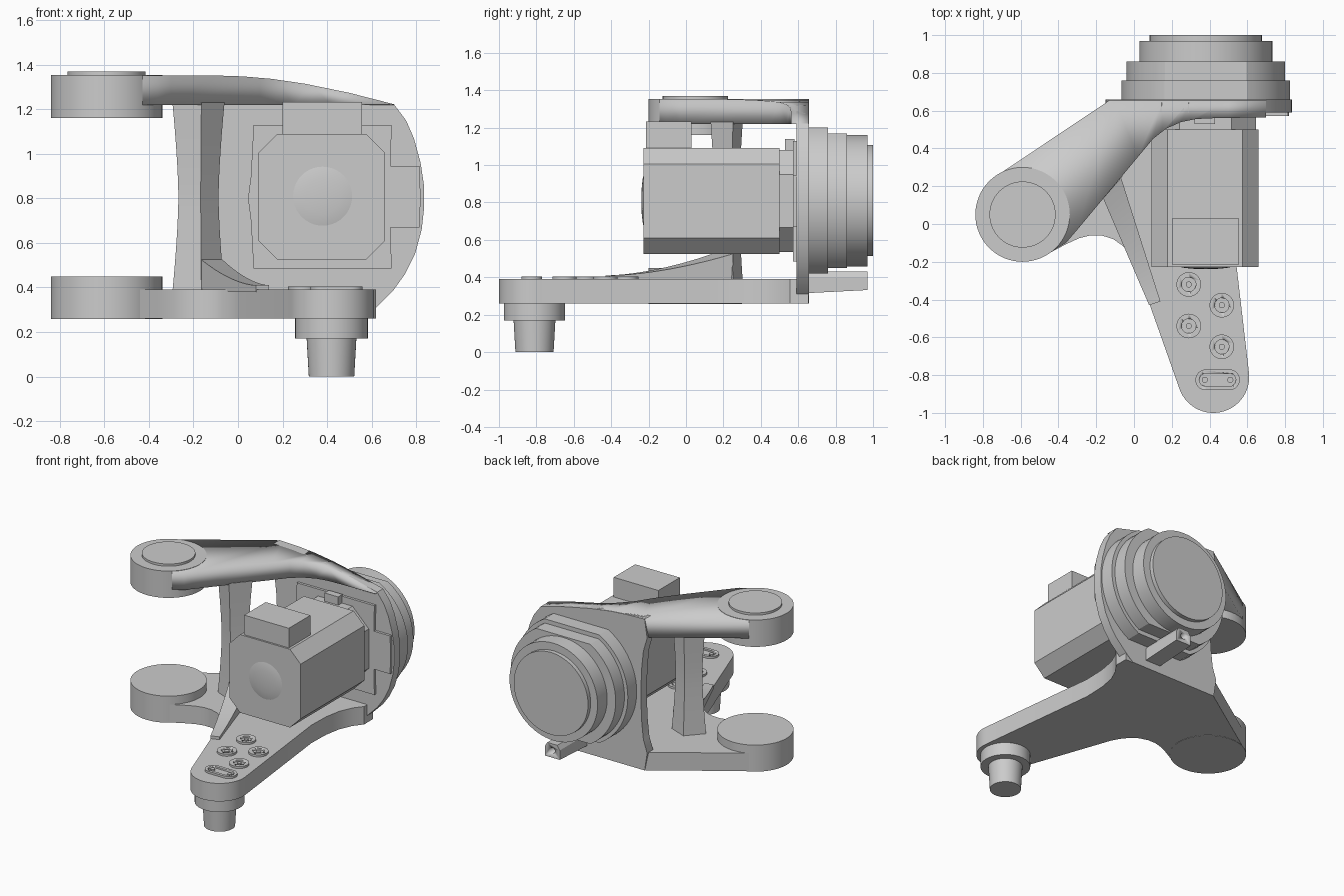
import bpy, bmesh
from math import sin, cos, pi, radians, sqrt, acos

if "Cube" in bpy.data.objects:
    bpy.data.objects.remove(bpy.data.objects["Cube"])


def loft(name, sections, angle=30):
    """Solid through a list of equal-length point loops, capped at both ends."""
    bm = bmesh.new()
    rings = [[bm.verts.new(p) for p in s] for s in sections]
    n = len(rings[0])
    for a, b in zip(rings, rings[1:]):
        for i in range(n):
            bm.faces.new((a[i], a[(i + 1) % n], b[(i + 1) % n], b[i]))
    bm.faces.new(rings[0])
    bm.faces.new(rings[-1])
    bmesh.ops.recalc_face_normals(bm, faces=bm.faces)
    me = bpy.data.meshes.new(name)
    bm.to_mesh(me)
    bm.free()
    ob = bpy.data.objects.new(name, me)
    bpy.context.collection.objects.link(ob)
    bpy.ops.object.select_all(action='DESELECT')
    bpy.context.view_layer.objects.active = ob
    ob.select_set(True)
    bpy.ops.object.shade_smooth_by_angle(angle=radians(angle))
    return ob


def prism(name, pts, lo, hi, axis='z'):
    put = (lambda u, v, w: (u, v, w)) if axis == 'z' else (lambda u, v, w: (u, w, v))
    return loft(name, [[put(u, v, w) for u, v in pts] for w in (lo, hi)])


def arc(cx, cy, r, a0, a1, n=24):
    return [(cx + r * cos(radians(a0 + (a1 - a0) * i / n)),
             cy + r * sin(radians(a0 + (a1 - a0) * i / n))) for i in range(n + 1)]


def disc(name, cx, cy, r, lo, hi, axis='z', n=64):
    return prism(name, arc(cx, cy, r, 0, 360, n)[:-1], lo, hi, axis)


def box(name, x0, x1, y0, y1, z0, z1):
    return prism(name, [(x0, y0), (x1, y0), (x1, y1), (x0, y1)], z0, z1)


def octagon(x0, x1, z0, z1, c):
    return [(x0 + c, z0), (x1 - c, z0), (x1, z0 + c), (x1, z1 - c),
            (x1 - c, z1), (x0 + c, z1), (x0, z1 - c), (x0, z0 + c)]


def boolean(ob, other, op):
    m = ob.modifiers.new(op, 'BOOLEAN')
    m.operation, m.object, m.solver = op, other, 'EXACT'
    other.hide_render = True
    other.hide_viewport = True
    other.display_type = 'WIRE'


PX, PY = -0.59, 0.05          # joint pivot
TX, TY = 0.42, -0.81          # toe pivot

# lower arm: pivot eye, back edge, flared right side, toe, concave crotch
eye = arc(PX, PY, 0.247, 298, 122, 32)
lower = eye + [(-0.13, 0.655), (0.62, 0.655), (0.62, 0.555), (0.57, 0.49), (0.53, 0.40),
               (0.508, 0.28), (0.503, 0.12)]
lower += arc(TX, TY, 0.19, 8, -161, 28)
lower += [(0.01, -0.22), (-0.02, -0.165), (-0.06, -0.115), (-0.11, -0.08), (-0.17, -0.061),
          (-0.23, -0.06), (-0.29, -0.075), (-0.36, -0.107)]
prism("lower_arm", lower, 0.26, 0.39)
disc("lower_eye_boss", PX, PY, 0.25, 0.258, 0.45)

# upper arm: plan outline intersected with its drooping front profile
upper = eye + [(-0.13, 0.655), (0.70, 0.655), (0.70, 0.565), (0.42, 0.56), (0.33, 0.556),
               (0.25, 0.54), (0.17, 0.505), (0.10, 0.45), (-0.30, -0.03), (-0.36, -0.10)]
crest = [(-0.10, 1.352), (0.02, 1.348), (0.15, 1.337), (0.30, 1.315), (0.50, 1.274), (0.70, 1.223)]
arm = prism("upper_arm", upper, 1.20, 1.40)
prof = prism("arm_profile_helper", [(-0.9, 1.22), (-0.9, 1.352)] + crest + [(0.72, 1.22)],
             -0.4, 0.8, 'y')
boolean(arm, prof, 'INTERSECT')
disc("upper_eye_boss", PX, PY, 0.25, 1.16, 1.354)
disc("upper_eye_cap", PX, PY, 0.175, 1.35, 1.37)

# back plate joining the arms
side = [(0.755, 1.15), (0.79, 1.07), (0.82, 0.96), (0.835, 0.86), (0.836, 0.76), (0.825, 0.66),
        (0.795, 0.55), (0.75, 0.46), (0.70, 0.39), (0.61, 0.30), (0.56, 0.26)]
edge = [(-0.13, 0.26), (-0.15, 0.39), (-0.12, 0.48), (-0.105, 0.62), (-0.10, 0.80),
        (-0.105, 0.98), (-0.12, 1.12), (-0.15, 1.22)]
prism("back_plate", [(-0.13, 1.352)] + crest + side + edge, 0.59, 0.658, 'y')

# waisted pillar between the arms
foot = [(-0.165, 0.135), (-0.065, 0.25), (-0.19, 0.30), (-0.29, 0.19)]
mx, my = -0.1775, 0.219
rows = []
for i in range(13):
    t = i / 12
    k = 0.80 + 0.24 * abs(2 * t - 1) ** 1.5
    rows.append([(mx + (x - mx) * k, my + (y - my) * k, 0.38 + 0.85 * t) for x, y in foot])
loft("pillar", rows)

# curved rib from pillar foot along the toe
rows = []
for i in range(13):
    t = i / 12
    l = (-0.165 + 0.245 * t, 0.14 - 0.57 * t)
    r = (-0.07 + 0.21 * t, 0.25 - 0.66 * t)
    h = 0.41 + 0.115 * (1 - t) ** 1.7
    rows.append([(*l, 0.38), (*r, 0.38), (*r, h), (*l, h)])
loft("rib", rows)

# toe pin: collar and tapered stud
disc("toe_collar", TX, TY, 0.163, 0.17, 0.265)
loft("toe_stud", [[(x, y, z) for x, y in arc(TX, TY, r, 0, 360, 48)[:-1]]
                  for z, r in ((0, 0.102), (0.175, 0.112))])

# bolt washers with recessed centres, and the slotted one
for i, (x, y) in enumerate([(0.29, -0.32), (0.465, -0.43), (0.29, -0.54), (0.465, -0.65)]):
    ring = disc(f"washer_{i}", x, y, 0.065, 0.385, 0.405, n=40)
    boolean(ring, disc(f"washer_hole_helper_{i}", x, y, 0.038, 0.393, 0.42, n=32), 'DIFFERENCE')
    disc(f"bolt_{i}", x, y, 0.016, 0.39, 0.402, n=16)


def slot(r):
    return arc(0.505, -0.825, r, -90, 90, 16) + arc(0.38, -0.825, r, 90, 270, 16)


ring = prism("slot_washer", slot(0.055), 0.385, 0.405)
boolean(ring, prism("slot_helper", slot(0.034), 0.393, 0.42), 'DIFFERENCE')
for i, x in enumerate((0.375, 0.51)):
    disc(f"slot_bolt_{i}", x, -0.825, 0.016, 0.39, 0.402, n=16)

# motor: chamfered body, neck, top box, front dome
prism("motor_body", octagon(0.092, 0.66, 0.525, 1.09, 0.085), -0.228, 0.50, 'y')
prism("motor_neck", octagon(0.11, 0.645, 0.535, 1.08, 0.13), 0.49, 0.60, 'y')
box("motor_box", 0.20, 0.557, -0.215, 0.03, 1.08, 1.232)
loft("motor_dome", [[(x, y, z) for x, z in arc(0.38, 0.81, r, 0, 360, 40)[:-1]]
                    for r, y in ((0.145, -0.225), (0.12, -0.231), (0.08, -0.236), (0.03, -0.239))])

# flange with side tab, stepped rim
flange = [(0.07, 1.13), (0.69, 1.13), (0.685, 0.945), (0.815, 0.945), (0.82, 0.80), (0.815, 0.67),
          (0.685, 0.67), (0.69, 0.485), (0.07, 0.485), (0.058, 0.70), (0.045, 0.80), (0.058, 0.90)]
prism("motor_flange", flange, 0.572, 0.60, 'y')
box("flange_clip", 0.32, 0.43, 0.53, 0.58, 1.07, 1.14)

# stepped gearbox: round with flats top and bottom on the two widest steps
GX, GZ = 0.38, 0.81


def flatted(r, h):
    a = 90 - acos(h / r) * 180 / pi
    return arc(GX, GZ, r, -a, a) + arc(GX, GZ, r, 180 - a, 180 + a)


prism("gearbox_step_1", flatted(0.447, 0.39), 0.65, 0.76, 'y')
prism("gearbox_step_2", flatted(0.42, 0.36), 0.755, 0.86, 'y')
disc("gearbox_step_3", GX, GZ, 0.352, 0.855, 0.97, 'y')
disc("gearbox_cap", GX, GZ, 0.297, 0.965, 1.0, 'y')

# drilled lug under the gearbox
lug = loft("lug", [[(0.33, y, z0), (0.45, y, z0), (0.45, y, 0.40), (0.43, y, 0.432),
                    (0.35, y, 0.432), (0.33, y, 0.40)]
                   for y, z0 in ((0.64, 0.315), (0.97, 0.332))])
boolean(lug, disc("lug_hole_helper", 0.39, 0.383, 0.022, 0.90, 1.0, 'y', 24), 'DIFFERENCE')
